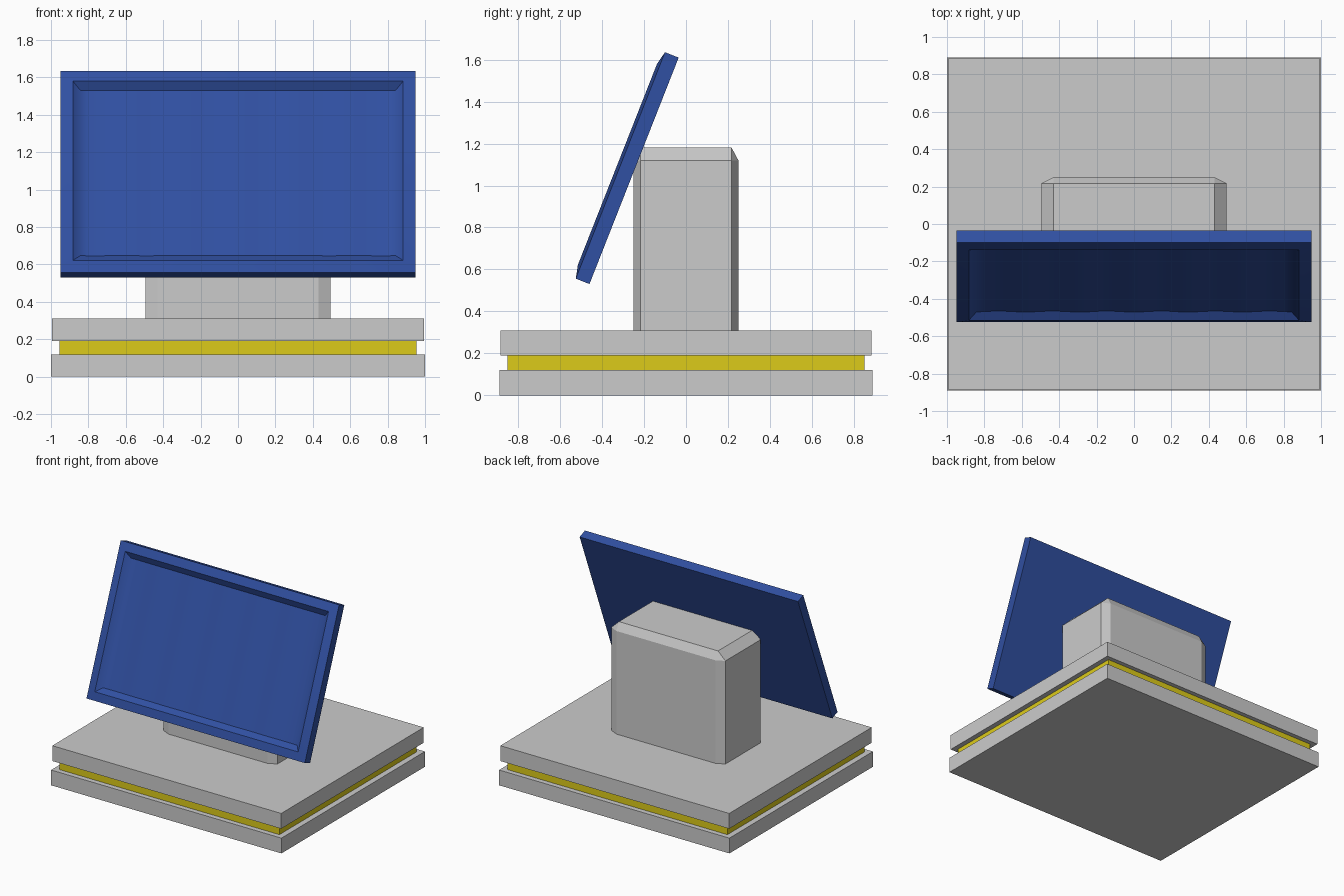
import bpy, bmesh, math
from mathutils import Matrix, Vector

if "Cube" in bpy.data.objects:
    bpy.data.objects.remove(bpy.data.objects["Cube"])


def material(name, rgb):
    m = bpy.data.materials.new(name)
    m.diffuse_color = (*rgb, 1)
    m.use_nodes = True
    m.node_tree.nodes["Principled BSDF"].inputs["Base Color"].default_value = m.diffuse_color
    return m


def add_object(name, bm, mat=None):
    bmesh.ops.recalc_face_normals(bm, faces=bm.faces)
    me = bpy.data.meshes.new(name)
    bm.to_mesh(me)
    bm.free()
    ob = bpy.data.objects.new(name, me)
    bpy.context.collection.objects.link(ob)
    if mat:
        me.materials.append(mat)
    return ob


def box(name, sx, sy, z0, z1, mat=None, bevel=0):
    # bevel is made on the unit cube, so it stretches with the box
    bm = bmesh.new()
    bmesh.ops.create_cube(bm, size=1)
    if bevel:
        bmesh.ops.bevel(bm, geom=bm.edges[:], offset=bevel, segments=1,
                        affect='EDGES', profile=0.5)
    bmesh.ops.scale(bm, vec=(sx, sy, z1 - z0), verts=bm.verts)
    bmesh.ops.translate(bm, vec=(0, 0, (z0 + z1) / 2), verts=bm.verts)
    return add_object(name, bm, mat)


yellow = material("yellow", (0.72, 0.6, 0.01))
blue = material("blue", (0.03, 0.08, 0.36))

# Layered base
box("base_bottom_slab", 2.0, 1.78, 0, 0.12)
box("base_middle_band", 1.91, 1.70, 0.12, 0.19, yellow)
box("base_top_slab", 1.988, 1.768, 0.19, 0.31)

# Chamfered pedestal, sunk into the base
box("pedestal", 0.99, 0.5, 0.24, 1.18, bevel=0.065)

# Tilted panel: raised rim around a shallow rippled recess
W, H, T = 1.896, 1.16, 0.07
FLOOR = 0.05
bm = bmesh.new()
bmesh.ops.create_cube(bm, size=1)
bmesh.ops.scale(bm, vec=(W, H, T), verts=bm.verts)
bmesh.ops.translate(bm, vec=(0, 0, T / 2), verts=bm.verts)
bm.normal_update()
face = max(bm.faces, key=lambda f: f.calc_center_median().z)
for inset, z in ((0.065, 0.085), (0.04, FLOOR)):
    bmesh.ops.inset_region(bm, faces=[face], thickness=inset, use_even_offset=True)
    for v in face.verts:
        v.co.z = z
    bm.normal_update()


def on_floor(v):
    return abs(v.co.z - FLOOR) < 1e-5


# Cut the recess floor into strips, then ripple them
half = W / 2 - 0.105
strips = 36
for i in range(1, strips):
    x = -half + 2 * half * i / strips
    faces = [f for f in bm.faces if all(on_floor(v) for v in f.verts)]
    edges = {e for f in faces for e in f.edges}
    verts = {v for f in faces for v in f.verts}
    bmesh.ops.bisect_plane(bm, geom=faces + list(edges) + list(verts), dist=1e-5,
                           plane_co=(x, 0, 0), plane_no=(1, 0, 0))
for v in [v for v in bm.verts if on_floor(v)]:
    v.co.z += 0.003 * math.cos(2 * math.pi * v.co.x / 0.29)

tilt = math.radians(68.5)
bm.transform(Matrix.Translation(Vector((0, -0.2475, 1.07))) @ Matrix.Rotation(tilt, 4, 'X'))
panel = add_object("tilted_panel", bm, blue)
bpy.context.view_layer.objects.active = panel
panel.select_set(True)
bpy.ops.object.shade_smooth_by_angle(angle=math.radians(40))
